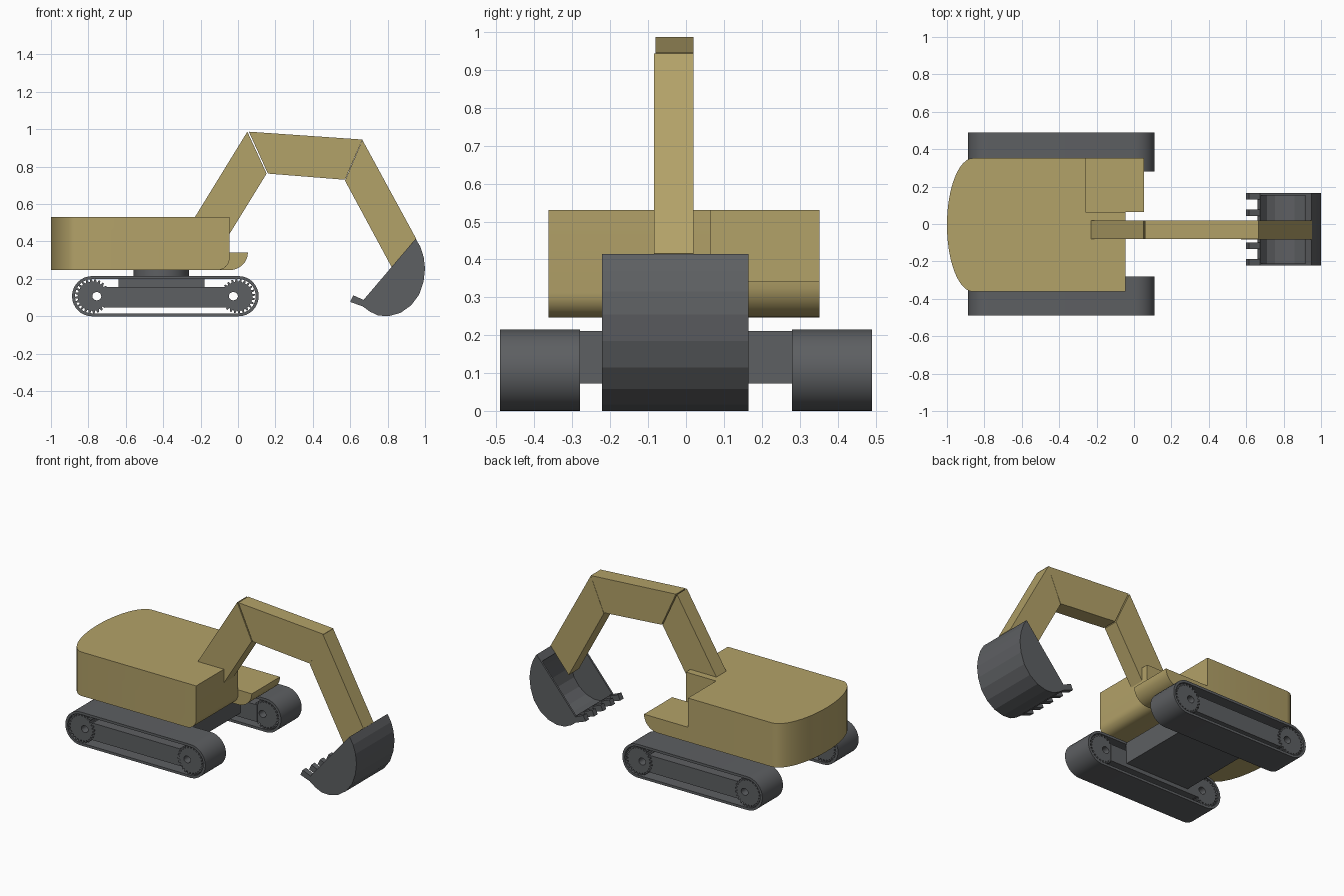
import bpy, bmesh
from math import pi, sin, cos, radians

if "Cube" in bpy.data.objects:
    bpy.data.objects.remove(bpy.data.objects["Cube"])


def material(name, color):
    m = bpy.data.materials.new(name)
    m.diffuse_color = color
    m.use_nodes = True
    m.node_tree.nodes["Principled BSDF"].inputs["Base Color"].default_value = m.diffuse_color
    return m


GOLD = material("gold_paint", (0.45, 0.36, 0.14, 1))
DARK = material("dark_steel", (0.11, 0.115, 0.122, 1))


def prism(name, outer, lo, hi, mat, hole=None, axis='y', smooth=True, bevel=None):
    """Extrude a profile (xz along y, or xy along z), optionally with a hole of equal point count."""
    bm = bmesh.new()

    def ring(pts, d):
        return [bm.verts.new((a, d, b) if axis == 'y' else (a, b, d)) for a, b in pts]

    o0, o1 = ring(outer, lo), ring(outer, hi)
    pairs = [(o0, o1)]
    if hole:
        h0, h1 = ring(hole, lo), ring(hole, hi)
        pairs += [(h0, h1), (o0, h0), (o1, h1)]
    else:
        bm.faces.new(o0)
        bm.faces.new(o1)
    n = len(outer)
    for p, q in pairs:
        for i in range(n):
            j = (i + 1) % n
            bm.faces.new((p[i], p[j], q[j], q[i]))
    bmesh.ops.recalc_face_normals(bm, faces=bm.faces)
    if bevel:
        test, width = bevel
        edges = [e for e in bm.edges if all(test(v.co) for v in e.verts)]
        bmesh.ops.bevel(bm, geom=edges, offset=width, segments=6, profile=0.5, affect='EDGES')
    me = bpy.data.meshes.new(name)
    bm.to_mesh(me)
    bm.free()
    me.materials.append(mat)
    ob = bpy.data.objects.new(name, me)
    bpy.context.collection.objects.link(ob)
    if smooth:
        bpy.ops.object.select_all(action='DESELECT')
        ob.select_set(True)
        bpy.context.view_layer.objects.active = ob
        bpy.ops.object.shade_smooth_by_angle(angle=radians(25))
    return ob


def arc(cx, cy, rx, ry, a0, a1, n):
    return [(cx + rx * cos(radians(a0 + (a1 - a0) * i / n)),
             cy + ry * sin(radians(a0 + (a1 - a0) * i / n))) for i in range(n + 1)]


def rect(x0, x1, y0, y1):
    return [(x0, y0), (x1, y0), (x1, y1), (x0, y1)]


# Tracks: belt, toothed wheels and side frame
XR, XL, ZC, R = 0.003, -0.78, 0.1075, 0.1075


def stadium(r):
    return arc(XR, ZC, r, r, -90, 90, 16) + arc(XL, ZC, r, r, 90, 270, 16)


def gear(cx, root, tip, teeth):
    pts = []
    for i in range(teeth):
        for f, r in ((0.0, root), (0.15, tip), (0.5, tip), (0.65, root)):
            a = 2 * pi * (i + f) / teeth
            pts.append((cx + r * cos(a), ZC + r * sin(a)))
    return pts


for side, s in (("left", -1), ("right", 1)):
    def span(a, b):
        return sorted((s * a, s * b))
    prism(side + "_track_belt", stadium(R), *span(0.28, 0.49), DARK, hole=stadium(R - 0.016))
    for end, cx in (("rear", XL + 0.025), ("front", XR - 0.028)):
        hole = [(cx + 0.024 * cos(2 * pi * i / 96), ZC + 0.022 * sin(2 * pi * i / 96)) for i in range(96)]
        wheel = gear(cx, 0.078, 0.092, 24)
        # wheel pushed out to meet the belt end
        shift = -0.024 if cx < -0.4 else 0.024
        wheel = [(x + shift, z) for x, z in wheel]
        prism(f"{side}_{end}_track_wheel", wheel, *span(0.285, 0.482), DARK, hole=hole, smooth=False)
    prism(side + "_track_frame", rect(-0.72, -0.06, 0.048, 0.158), *span(0.28, 0.475), DARK, smooth=False)

# Undercarriage block and turntable
prism("undercarriage_block", rect(-0.64, -0.18, 0.073, 0.212), -0.285, 0.285, DARK, smooth=False)
prism("turntable", arc(-0.41, 0, 0.148, 0.148, 0, 352.5, 47), 0.205, 0.25, DARK, axis='z')

# House: rounded rear, notch at the cab side, rounded lower front edge
outline = [(-0.045, 0.065), (-0.26, 0.065), (-0.26, 0.352)] \
    + arc(-0.86, -0.005, 0.14, 0.357, 90, 270, 24) + [(-0.045, -0.362)]
prism("house", outline, 0.247, 0.53, GOLD, axis='z',
      bevel=(lambda c: c.x > -0.05 and c.z < 0.3, 0.065))

# Cab floor with a curved underside
floor = [(-0.26, 0.342), (-0.26, 0.247)] + arc(-0.045, 0.342, 0.098, 0.095, -90, 0, 8)
prism("cab_floor", floor, 0.065, 0.352, GOLD)

# Boom and arm sections
prism("lower_boom", [(-0.335, 0.36), (-0.095, 0.36), (0.153, 0.763), (0.05, 0.987)],
      -0.08, 0.02, GOLD, smooth=False)
prism("upper_boom", [(0.058, 0.987), (0.16, 0.763), (0.572, 0.73), (0.665, 0.945)],
      -0.08, 0.02, GOLD, smooth=False)
prism("arm", [(0.572, 0.725), (0.665, 0.943), (0.952, 0.416), (0.822, 0.262)],
      -0.084, 0.02, GOLD, smooth=False)

# Bucket: curved shell tapering to the lip, two side plates, five teeth
curve = [(0.95, 0.415), (0.976, 0.37), (0.993, 0.315), (1.0, 0.255), (0.992, 0.185), (0.968, 0.115),
         (0.925, 0.058), (0.868, 0.018), (0.805, 0.001), (0.75, 0.004), (0.705, 0.025), (0.66, 0.058)]
inner = []
for i, (x, z) in enumerate(curve):
    k = 1 - (0.15 - 0.06 * i / 11)
    inner.append((0.78 + (x - 0.78) * k, 0.22 + (z - 0.22) * k))
inner[0], inner[-1] = (0.917, 0.377), (0.675, 0.092)
prism("bucket_shell", curve + inner[::-1], -0.21, 0.154, DARK, smooth=False)
for side, y in (("left", -0.222), ("right", 0.153)):
    prism(side + "_bucket_plate", curve + [(0.675, 0.092)], y, y + 0.012, DARK, smooth=False)
for i in range(5):
    y = -0.222 + i * 0.088
    prism(f"bucket_tooth_{i + 1}", [(0.6, 0.077), (0.616, 0.112), (0.68, 0.084), (0.663, 0.054)],
          y, y + 0.035, DARK, smooth=False)
